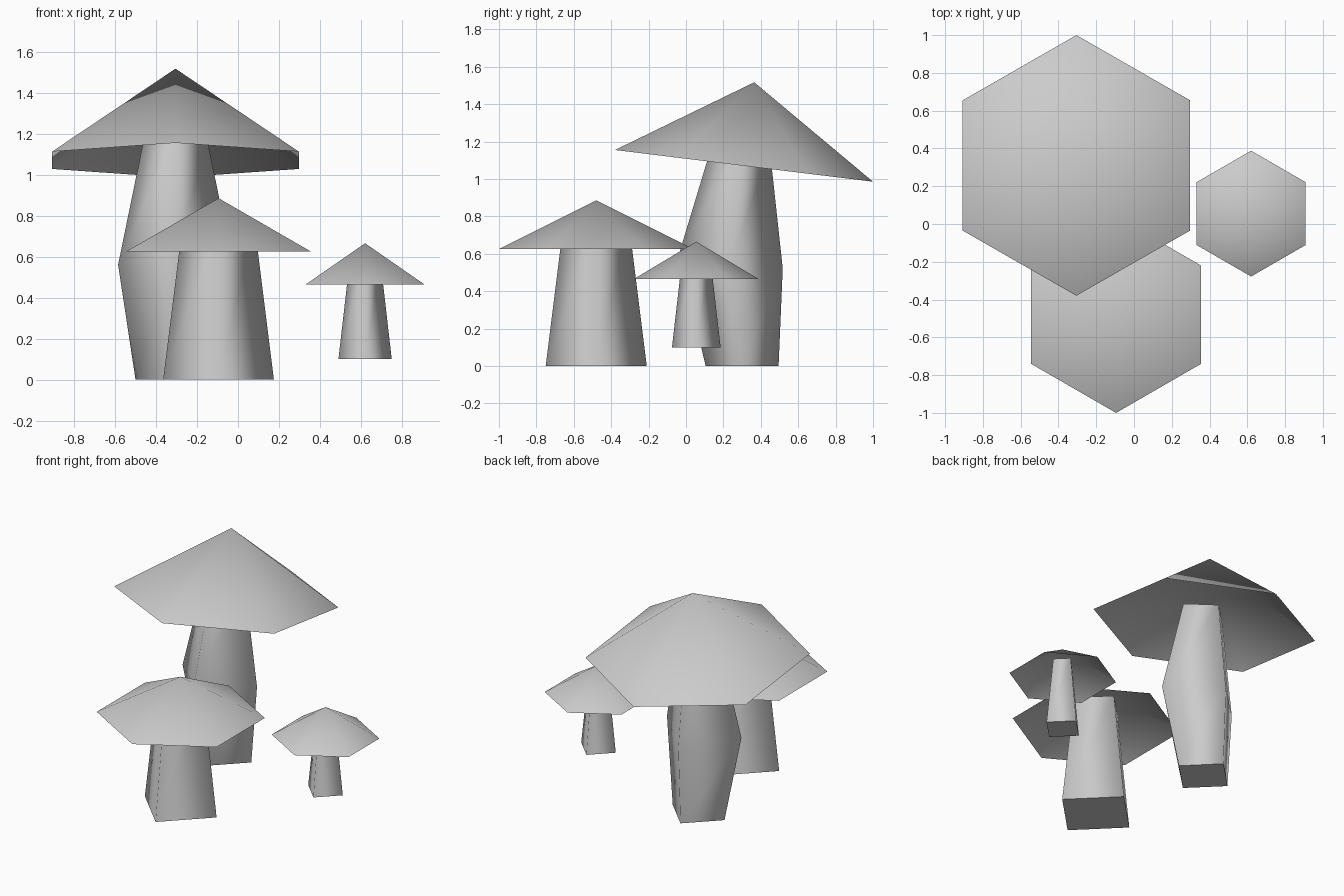
import bpy
import bmesh
from math import cos, sin, radians
from mathutils import Matrix, Vector

cube = bpy.data.objects.get("Cube")
if cube:
    bpy.data.objects.remove(cube, do_unlink=True)

grey = bpy.data.materials.new("plain_grey")
grey.use_nodes = True
grey.diffuse_color = (0.6, 0.6, 0.6, 1)
grey.node_tree.nodes["Principled BSDF"].inputs["Base Color"].default_value = (0.6, 0.6, 0.6, 1)


def ring(bm, center, radius, sides, tilt=0):
    """Ring of vertices with one corner towards the front, tilted about x."""
    turn = Matrix.Rotation(radians(tilt), 3, "X")
    verts = []
    for i in range(sides):
        a = radians(360 * i / sides - 90)
        verts.append(bm.verts.new(Vector(center) + turn @ Vector((radius * cos(a), radius * sin(a), 0))))
    return verts


def finish(bm, name):
    mesh = bpy.data.meshes.new(name)
    bm.to_mesh(mesh)
    bm.free()
    mesh.materials.append(grey)
    obj = bpy.data.objects.new(name, mesh)
    bpy.context.collection.objects.link(obj)
    return obj


def cap(name, center, radius, height, tilt=0):
    """Hollow six-sided cone, smooth and open underneath."""
    bm = bmesh.new()
    rim = ring(bm, center, radius, 6, tilt)
    axis = Matrix.Rotation(radians(tilt), 3, "X") @ Vector((0, 0, height))
    apex = bm.verts.new(Vector(center) + axis)
    for i in range(6):
        bm.faces.new((rim[i], rim[(i + 1) % 6], apex)).smooth = True
    return finish(bm, name)


def stem(name, sections):
    """Four-sided smooth column lofted through (center, radius, tilt) sections."""
    bm = bmesh.new()
    rings = [ring(bm, c, r, 4, t) for c, r, t in sections]
    for low, high in zip(rings, rings[1:]):
        for i in range(4):
            j = (i + 1) % 4
            bm.faces.new((low[i], low[j], high[j], high[i])).smooth = True
    # flat ends with crisp borders
    for end in (rings[0][::-1], rings[-1]):
        face = bm.faces.new(end)
        for edge in face.edges:
            edge.smooth = False
    return finish(bm, name)


# Large leaning mushroom at the back
cap("large_cap", (-0.305, 0.31, 1.07), 0.695, 0.45, -7)
stem("large_stem", [((-0.305, 0.30, 0), 0.195, 0),
                    ((-0.305, 0.24, 0.56), 0.28, -8),
                    ((-0.305, 0.295, 1.17), 0.155, -7)])

# Medium mushroom at the front
cap("medium_cap", (-0.095, -0.48, 0.625), 0.52, 0.26)
stem("medium_stem", [((-0.095, -0.48, 0), 0.27, 0),
                     ((-0.095, -0.48, 0.76), 0.175, 0)])

# Small raised mushroom at the side
cap("small_cap", (0.62, 0.055, 0.465), 0.333, 0.2)
stem("small_stem", [((0.62, 0.055, 0.1), 0.13, 0),
                    ((0.62, 0.055, 0.57), 0.076, 0)])
